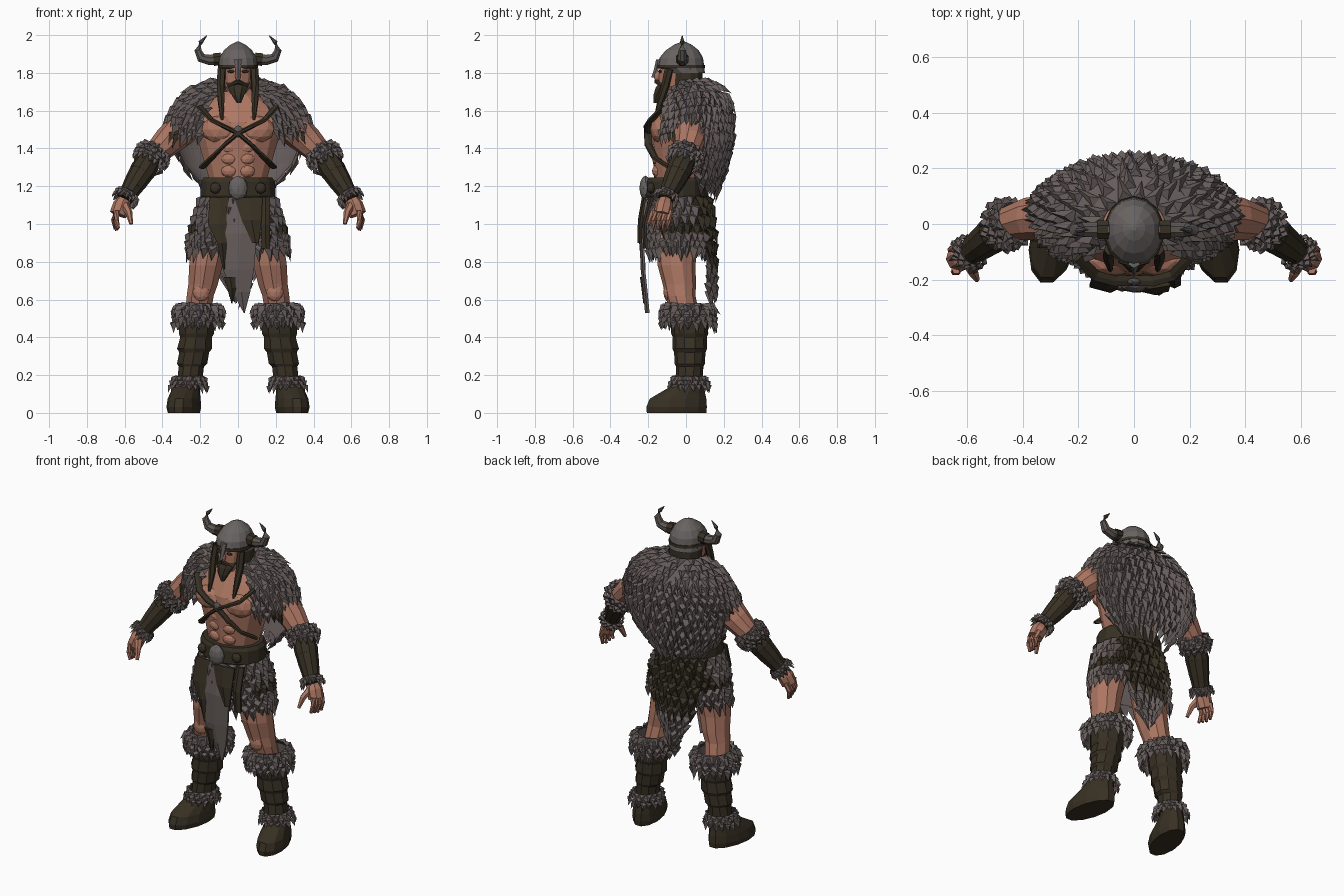
import bpy, bmesh, math, random
from mathutils import Vector, Matrix

random.seed(4)
if "Cube" in bpy.data.objects:
    bpy.data.objects.remove(bpy.data.objects["Cube"])


def material(name, r, g, b):
    m = bpy.data.materials.new(name)
    m.use_nodes = True
    m.diffuse_color = (r, g, b, 1)
    m.node_tree.nodes["Principled BSDF"].inputs["Base Color"].default_value = (r, g, b, 1)
    return m


SKIN = material("skin", .42, .185, .125)
FUR = material("grey fur", .135, .11, .105)
DARK = material("dark leather", .038, .029, .017)
IRON = material("iron", .14, .125, .12)
HORN = material("horn", .105, .09, .082)


def finish(name, bm, mats, pair=False):
    """Turn a bmesh into an object, or into a left and a right object."""
    for side, s in ((("left_", 1), ("right_", -1)) if pair else (("", 1),)):
        part = bm.copy()
        part.transform(Matrix.Diagonal((s, 1, 1, 1)))
        bmesh.ops.recalc_face_normals(part, faces=part.faces)
        me = bpy.data.meshes.new(side + name)
        part.to_mesh(me)
        part.free()
        for m in mats:
            me.materials.append(m)
        bpy.context.collection.objects.link(bpy.data.objects.new(side + name, me))
    bm.free()


def skin_rings(bm, rings):
    loops = [[bm.verts.new(p) for p in ring] for ring in rings]
    n = len(loops[0])
    for a, b in zip(loops, loops[1:]):
        for i in range(n):
            bm.faces.new((a[i], a[(i + 1) % n], b[(i + 1) % n], b[i]))
    bm.faces.new(loops[0])
    bm.faces.new(loops[-1])


def loft(name, rows, mat, sides=12, pair=False, shear=0):
    """Stack of level ellipses: z, cx, cy, rx, ry."""
    bm = bmesh.new()
    rings = []
    for z, cx, cy, rx, ry in rows:
        angles = [math.tau * (i + .5) / sides for i in range(sides)]
        rings.append([(cx + rx * math.cos(a) - shear * ry * math.sin(a),
                       cy + ry * math.sin(a), z) for a in angles])
    skin_rings(bm, rings)
    finish(name, bm, [mat], pair)


def add_tube(bm, pts, radii, sides=8, flat=1):
    pts = [Vector(p) for p in pts]
    rings = []
    for i, p in enumerate(pts):
        t = pts[min(i + 1, len(pts) - 1)] - pts[max(i - 1, 0)]
        q = t.to_track_quat('Z', 'Y')
        angles = [math.tau * (k + .5) / sides for k in range(sides)]
        rings.append([p + q @ Vector((radii[i] * math.cos(a), flat * radii[i] * math.sin(a), 0))
                      for a in angles])
    skin_rings(bm, rings)


def tube(name, pts, radii, mat, sides=8, flat=1, pair=False):
    bm = bmesh.new()
    add_tube(bm, pts, radii, sides, flat)
    finish(name, bm, [mat], pair)


def blobs(name, items, mat, pair=False):
    """Faceted ellipsoids: centre, radii."""
    bm = bmesh.new()
    for c, r in items:
        bmesh.ops.create_icosphere(bm, subdivisions=2, radius=1,
                                   matrix=Matrix.Translation(c) @ Matrix.Diagonal((*r, 1)))
    finish(name, bm, [mat], pair)


def tuft(bm, p, out, down, length, width, index):
    side = out.cross(down).normalized() * width / 2
    a, b, ridge, tip = [bm.verts.new(v) for v in (
        p - side, p + side, p + out * width * .45 + down * length * .3,
        p + down * length + out * length * .12)]
    for f in ((a, b, ridge), (b, tip, ridge), (tip, a, ridge), (a, tip, b)):
        bm.faces.new(f).material_index = index


def drape(name, rows, amax, length, width, dark=lambda t, a: False, density=2,
          pair=False, matrix=None):
    """Shell wrapped round the back (angle 0 is +y) and covered in overlapping tufts."""
    bm = bmesh.new()

    def pt(t, a):
        i = max(0, min(int(t), len(rows) - 2))
        z, cx, cy, rx, ry = [u + (v - u) * (t - i) for u, v in zip(rows[i], rows[i + 1])]
        sag = .05 * max(0, -math.cos(a)) if amax < 3 else 0
        return Vector((cx + rx * math.sin(a), cy + ry * math.cos(a), z - sag))

    steps = 24
    grid = [[bm.verts.new(pt(r, amax * (2 * k / steps - 1))) for k in range(steps + 1)]
            for r in range(len(rows))]
    for r in range(len(rows) - 1):
        for k in range(steps):
            f = bm.faces.new((grid[r][k], grid[r][k + 1], grid[r + 1][k + 1], grid[r + 1][k]))
            f.material_index = int(dark(r + .5, amax * (2 * k / steps - 1)))
    for j in range((len(rows) - 1) * density + 1):
        t = j / density
        row = rows[min(int(t), len(rows) - 1)]
        count = max(4, int(amax * (row[3] + row[4]) / width * 1.25))
        for k in range(count):
            a = amax * (2 * (k + .5 * (j % 2) + random.uniform(.1, .4)) / count - 1)
            if abs(a) > amax:
                continue
            down = (pt(t + .1, a) - pt(t - .1, a)).normalized()
            out = down.cross(pt(t, a + .05) - pt(t, a - .05)).normalized()
            if out.dot(Vector((math.sin(a), math.cos(a), .2))) < 0:
                out = -out
            tuft(bm, pt(t, a) + out * .004, out, down, length * random.uniform(.75, 1.25),
                 width * random.uniform(.85, 1.3), int(dark(t, a)))
    if matrix:
        bm.transform(matrix)
    finish(name, bm, [FUR, DARK], pair)


def panel(name, rows, mat, thick=.012):
    """Hanging cloth strip: z, left x, right x, y."""
    bm = bmesh.new()
    skin_rings(bm, [[(l, y, z), ((l + r) / 2, y - .012, z), (r, y, z),
                     (r, y + thick, z), (l, y + thick, z)] for z, l, r, y in rows])
    finish(name, bm, [mat])


# Torso and muscles
loft("torso", [(1.08, 0, -.04, .16, .14), (1.25, 0, -.04, .16, .13), (1.35, 0, -.035, .19, .14),
               (1.45, 0, -.03, .22, .155), (1.54, 0, -.025, .235, .15), (1.62, 0, -.01, .2, .12),
               (1.68, 0, -.01, .11, .09), (1.72, 0, -.02, .075, .075), (1.78, 0, -.03, .07, .07)],
     SKIN, 14)
blobs("chest_muscle", [((.095, -.135, 1.5), (.1, .055, .075))], SKIN, True)
blobs("belly_muscle", [((.045, -.15, z), (.045, .03, .036)) for z in (1.28, 1.345, 1.405)], SKIN, True)

# Head, beard and hair
loft("head", [(1.69, 0, -.1, .04, .045), (1.73, 0, -.07, .07, .075), (1.79, 0, -.055, .08, .09),
              (1.86, 0, -.05, .08, .09)], SKIN)
blobs("nose", [((0, -.15, 1.785), (.016, .022, .03))], SKIN)
blobs("eyes", [((s * .035, -.137, 1.808), (.022, .008, .008)) for s in (1, -1)], DARK)
loft("hair", [(1.66, 0, .02, .08, .06), (1.72, 0, .005, .1, .085), (1.84, 0, -.005, .1, .095)], DARK)
loft("beard", [(1.64, .005, -.16, .012, .012), (1.68, 0, -.145, .035, .03),
               (1.72, 0, -.12, .055, .045), (1.75, 0, -.09, .07, .055)], DARK, 8)
tube("moustache", [(-.05, -.13, 1.73), (0, -.155, 1.755), (.05, -.13, 1.73)], [.008, .014, .008], DARK, 6)
tube("braid", [(.085, -.09, 1.82), (.092, -.11, 1.73), (.09, -.13, 1.66), (.085, -.165, 1.55)],
     [.024, .022, .02, .008], DARK, 6, 1, True)

# Helmet with brow band, nose guard and horns
loft("helmet", [(1.8, 0, .0, .1, .1), (1.83, 0, -.027, .106, .124), (1.88, 0, -.025, .1, .115),
                (1.92, 0, -.02, .076, .087), (1.95, 0, -.016, .04, .045), (1.965, 0, -.015, .008, .01)],
     IRON, 14)
loft("helmet_band", [(1.825, 0, -.027, .109, .128), (1.843, 0, -.027, .108, .127)], DARK, 14)
panel("nose_guard", [(1.87, -.02, .02, -.147), (1.82, -.014, .014, -.157), (1.775, -.009, .009, -.172)], IRON)
tube("horn", [(.085, -.02, 1.875), (.15, -.02, 1.868), (.195, -.02, 1.88), (.212, -.02, 1.92),
              (.198, -.02, 1.962), (.165, -.02, 1.997)], [.03, .03, .027, .021, .013, .002], HORN, 8, 1, True)
tube("horn_band", [(.09, -.02, 1.874), (.13, -.02, 1.87)], [.036, .036], DARK, 8, 1, True)

# Fur mantle and cape
mantle = [(1.755, 0, .0, .11, .085), (1.725, 0, .03, .21, .14), (1.665, 0, .04, .29, .175),
          (1.59, 0, .035, .345, .185), (1.52, 0, .03, .365, .185)]
drape("fur_mantle", mantle, 2.58, .085, .05,
      lambda t, a: t > 3.7 and 1.35 < abs(a) < 2.2)
drape("fur_cape", [(1.6, 0, .04, .33, .19), (1.5, 0, .04, .35, .195), (1.41, 0, .04, .33, .185),
                   (1.32, 0, .04, .29, .165), (1.23, 0, .035, .21, .14)], 1.4, .1, .055)

# Arms: upper arm, bracer with wraps, fur cuffs
tube("upper_arm", [(.22, .01, 1.57), (.3, .02, 1.5), (.37, .02, 1.44), (.46, .0, 1.35)],
     [.075, .09, .08, .06], SKIN, 10, 1, True)
elbow, wrist = Vector((.455, .0, 1.36)), Vector((.6, -.11, 1.13))
bm = bmesh.new()
add_tube(bm, [elbow.lerp(wrist, t) for t in (0, .3, .6, 1)], [.06, .068, .06, .042], 10)
for t in (.35, .5, .65, .8):
    add_tube(bm, [elbow.lerp(wrist, t - .05), elbow.lerp(wrist, t + .05)],
             [.082 - .036 * t, .079 - .036 * t], 10)
finish("bracer", bm, [DARK], True)
turn = (elbow - wrist).to_track_quat('Z', 'Y').to_matrix().to_4x4()
drape("elbow_cuff", [(.045, 0, 0, .06, .06), (.015, 0, 0, .08, .08), (-.03, 0, 0, .075, .075)],
      math.pi, .04, .04, pair=True, matrix=Matrix.Translation(elbow) @ turn)
drape("wrist_cuff", [(.04, 0, 0, .05, .05), (.01, 0, 0, .055, .055)],
      math.pi, .035, .03, pair=True, matrix=Matrix.Translation(wrist) @ turn)

# Hands
bm = bmesh.new()
add_tube(bm, [wrist, (.615, -.115, 1.1), (.635, -.125, 1.05)], [.036, .048, .045], 8, 1)
for i in range(4):
    y = -.085 - .026 * i
    add_tube(bm, [(.64, y, 1.07), (.657 - .004 * i, y - .008, 1.02), (.65 - .006 * i, y - .012, .965 + .006 * abs(i - 1))],
             [.017, .015, .009], 6)
add_tube(bm, [(.6, -.135, 1.1), (.578, -.175, 1.06), (.565, -.2, 1.0)], [.024, .019, .01], 6)
finish("hand", bm, [SKIN], True)

# Chest harness
for s, label in ((1, "left"), (-1, "right")):
    tube(label + "_chest_strap", [(s * x, y, z) for x, y, z in (
        (.2, -.12, 1.62), (.14, -.185, 1.55), (.07, -.205, 1.515), (0, -.203, 1.48),
        (-.07, -.2, 1.42), (-.14, -.165, 1.35), (-.19, -.09, 1.3))], [.022] * 7, DARK, 6, .5)
blobs("harness_ring", [((0, -.208, 1.49), (.026, .014, .032))], HORN)

# Belt and buckle
loft("belt", [(1.135, 0, -.045, .195, .16), (1.15, 0, -.045, .203, .168), (1.225, 0, -.045, .2, .165),
              (1.245, 0, -.045, .185, .155)], DARK, 16)
blobs("buckle", [((0, -.215, 1.19), (.052, .032, .066))], IRON)
blobs("belt_stud", [((.12, -.185, 1.19), (.03, .022, .03))], DARK, True)

# Fur skirt and hanging flaps
drape("fur_skirt", [(1.15, 0, -.04, .18, .15), (1.05, 0, -.04, .215, .165), (.96, 0, -.04, .24, .16),
                    (.89, 0, -.04, .25, .15)], math.pi, .085, .06,
      lambda t, a: (abs(a) < 1 and t < 2) or (1.3 < t < 1.8 and abs(a) < 2.1))
drape("back_flap", [(1.12, 0, -.04, .2, .165), (.98, 0, -.04, .25, .182), (.84, 0, -.04, .23, .187),
                    (.74, 0, -.04, .16, .187), (.65, 0, -.04, .07, .187)], .65, .09, .05,
      lambda t, a: t < 2.3)
panel("front_flap", [(1.14, -.05, .08, -.215), (.95, -.07, .1, -.235), (.76, -.08, .085, -.228),
                     (.64, -.03, .065, -.215), (.53, .03, .036, -.205)], FUR)
panel("front_flap_tip", [(.72, -.075, -.01, -.232), (.66, -.055, -.01, -.224), (.58, -.035, -.03, -.214)], DARK)
panel("front_cloth_right", [(1.14, -.15, -.03, -.2), (1.0, -.16, -.045, -.228), (.9, -.11, -.06, -.236),
                            (.76, -.08, -.065, -.225)], DARK)
panel("front_cloth_left", [(1.14, -.02, .13, -.222), (1.02, .02, .125, -.243), (.9, .075, .11, -.245)], DARK)
panel("hanging_strap", [(1.14, .12, .17, -.185), (1.0, .12, .17, -.22), (.87, .125, .17, -.215)], DARK)

# Legs
loft("leg", [(1.08, .09, -.04, .085, .11), (.92, .145, -.045, .1, .11), (.78, .17, -.05, .093, .1),
             (.68, .185, -.035, .082, .088), (.62, .2, -.03, .075, .08), (.5, .215, 0, .07, .075)], SKIN, 10, True)
blobs("kneecap", [((.195, -.095, .64), (.045, .025, .05))], SKIN, True)

# Boots with wraps and fur cuffs
shaft = [(.5, .215, .015, .1, .1), (.42, .22, .02, .098, .098), (.4, .222, .02, .088, .09),
         (.34, .23, .02, .097, .092), (.32, .232, .02, .083, .083), (.26, .243, .02, .084, .08),
         (.245, .247, .02, .07, .072), (.15, .258, .015, .07, .072)]
loft("boot_shaft", shaft, DARK, 10, True)
drape("knee_cuff", [(.575, .21, .012, .09, .1), (.55, .21, .012, .115, .125), (.49, .212, .013, .118, .13)],
      math.pi, .06, .05, pair=True)
drape("ankle_cuff", [(.195, .257, .017, .07, .08), (.15, .262, .017, .083, .092)],
      math.pi, .045, .04, pair=True)
loft("boot_foot", [(0, .287, -.05, .08, .163), (.03, .287, -.05, .088, .166), (.075, .285, -.042, .083, .155),
                   (.105, .28, -.02, .076, .125), (.14, .272, .008, .07, .092), (.17, .262, .015, .068, .08)],
     DARK, 12, True, -.17 * -1)
